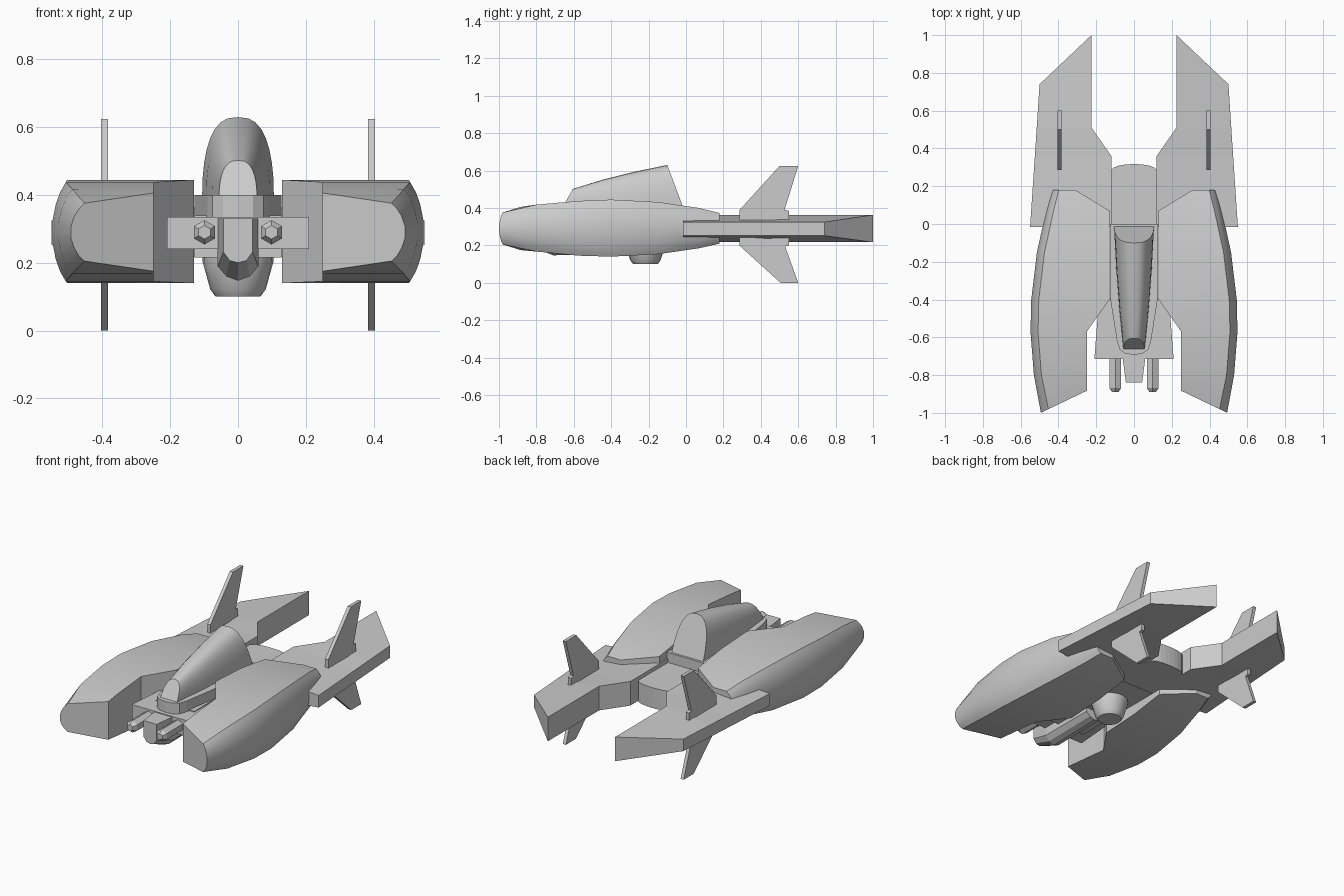
import bpy, bmesh, math

if "Cube" in bpy.data.objects:
    bpy.data.objects.remove(bpy.data.objects["Cube"])


def loft(name, rings, mirror=False, smooth=None):
    """Skin a list of equal-length point rings and cap both ends."""
    bm = bmesh.new()
    rows = [[bm.verts.new(p) for p in ring] for ring in rings]
    n = len(rows[0])
    for a, b in zip(rows, rows[1:]):
        for i in range(n):
            j = (i + 1) % n
            bm.faces.new((a[i], a[j], b[j], b[i]))
    bm.faces.new(rows[0])
    bm.faces.new(rows[-1])
    bmesh.ops.recalc_face_normals(bm, faces=bm.faces)
    mesh = bpy.data.meshes.new(name)
    bm.to_mesh(mesh)
    bm.free()
    ob = bpy.data.objects.new(name, mesh)
    bpy.context.collection.objects.link(ob)
    if mirror:
        ob.modifiers.new("mirror", 'MIRROR').use_mirror_merge = False
    if smooth:
        bpy.ops.object.select_all(action='DESELECT')
        ob.select_set(True)
        bpy.context.view_layer.objects.active = ob
        bpy.ops.object.shade_smooth_by_angle(angle=math.radians(smooth))
    return ob


def slab(name, half_outline, z0, z1):
    """Flat slab, symmetric in x, from the right half of its plan outline."""
    pts = half_outline + [(-x, y) for x, y in reversed(half_outline) if x > 0]
    return loft(name, [[(x, y, z) for x, y in pts] for z in (z0, z1)])


# Side pods: flat inner wall, flat top, rounded outer edge, slanted front
def pod_ring(y, xi, xo, top, bot, front=False):
    mid, h = (top + bot) / 2, (top - bot) / 2
    side = [(-.042, 1), (-.025, .8), (-.012, .55), (-.002, .2),
            (-.002, -.2), (-.012, -.55), (-.025, -.8), (-.042, -1)]
    ring = [(xo + dx, mid + h * f) for dx, f in side]
    inner_h = h + (.03 if front else 0)
    ring += [(xi, mid - inner_h), (xi, mid + inner_h)]
    slant = .117 / (xo - xi) if front else 0
    return [(x, y + (xo - x) * slant, z) for x, z in ring]


stations = [(-.8, .25, .532, .418, .167), (-.57, .25, .55, .438, .145),
            (-.4, .13, .546, .445, .14), (-.15, .13, .516, .432, .153),
            (.07, .13, .468, .4, .185), (.18, .31, .44, .373, .21)]
loft("side_pod", [pod_ring(-1, .25, .495, .376, .205, True)]
     + [pod_ring(*s) for s in stations], mirror=True, smooth=25)

# Tail wings: thick inside edge, thin outside edge
wing_in = [(.12, -.015), (.12, .36), (.225, .51), (.225, 1)]
wing_out = [(.55, -.015), (.525, .36), (.515, .51), (.5, .74)]
loft("tail_wing", [[(a[0], a[1], .217), (a[0], a[1], .363),
                    (b[0], b[1], .325), (b[0], b[1], .252)]
                   for a, b in zip(wing_in, wing_out)], mirror=True)

# Swept fins above and below each wing
fin = [(.285, .2), (.505, 0), (.6, 0), (.53, .195), (.55, .2), (.55, .385),
       (.527, .39), (.6, .625), (.5, .625), (.285, .388)]
loft("tail_fin", [[(x, y, z) for y, z in fin] for x in (.384, .405)], mirror=True)

# Hull: main block, front cross plate, canopy collar, rounded rear block
slab("hull", [(.128, -.6), (.128, .01)], .215, .34)
slab("front_plate", [(.21, -.715), (.185, -.4)], .24, .335)
slab("canopy_collar", [(0, -.692), (.045, -.687), (.075, -.665), (.09, -.62),
                       (.128, -.38), (.128, 0)], .33, .4)
arc = [(.122 * math.cos(a), .265 + .052 * math.sin(a) ** .6)
       for a in [math.pi / 2 * i / 6 for i in range(6)]]
slab("rear_block", [(.122, .01)] + arc + [(0, .317)], .217, .34)


# Canopy: arched sections leaning back at the nose and forward at the tail
def arch(y_base, y_top, w, top, base=.39, n=16):
    ring = []
    for i in range(n + 1):
        a = math.pi * i / n
        c, s = math.cos(a), math.sin(a)
        t = abs(s) ** .85
        ring.append((w * math.copysign(abs(c) ** .75, c),
                     y_base + (y_top - y_base) * t, base + (top - base) * t))
    return ring


loft("canopy", [arch(-.668, -.605, .056, .502), arch(-.46, -.44, .077, .553),
                arch(-.24, -.27, .094, .595), arch(-.01, -.1, .106, .63)],
     smooth=35)

# Nose block with keeled underside, tapering forward
def keel(y, w, z_side, z_low, z_keel):
    return [(-w, y, .33), (-w, y, z_side), (-w * .58, y, z_low), (0, y, z_keel),
            (w * .58, y, z_low), (w, y, z_side), (w, y, .33)]


loft("nose", [keel(-.84, .043, .232, .207, .2), keel(-.71, .06, .19, .16, .147),
              keel(-.35, .06, .19, .165, .155)])


# Round parts: profile of (radius, distance along the axis)
def hexagon(y, r):
    return [(.099 + r * math.sin(math.pi * i / 3), y,
             .29 + r * math.cos(math.pi * i / 3)) for i in range(6)]


loft("gun_barrel", [hexagon(-.89, .02), hexagon(-.868, .036), hexagon(-.6, .036)],
     mirror=True)

# Belly turret
loft("belly_turret", [[(r * math.cos(math.tau * i / 20),
                        -.217 + r * math.sin(math.tau * i / 20), z)
                       for i in range(20)]
                      for r, z in [(.105, .25), (.105, .205), (.082, .122), (.066, .1)]],
     smooth=25)
